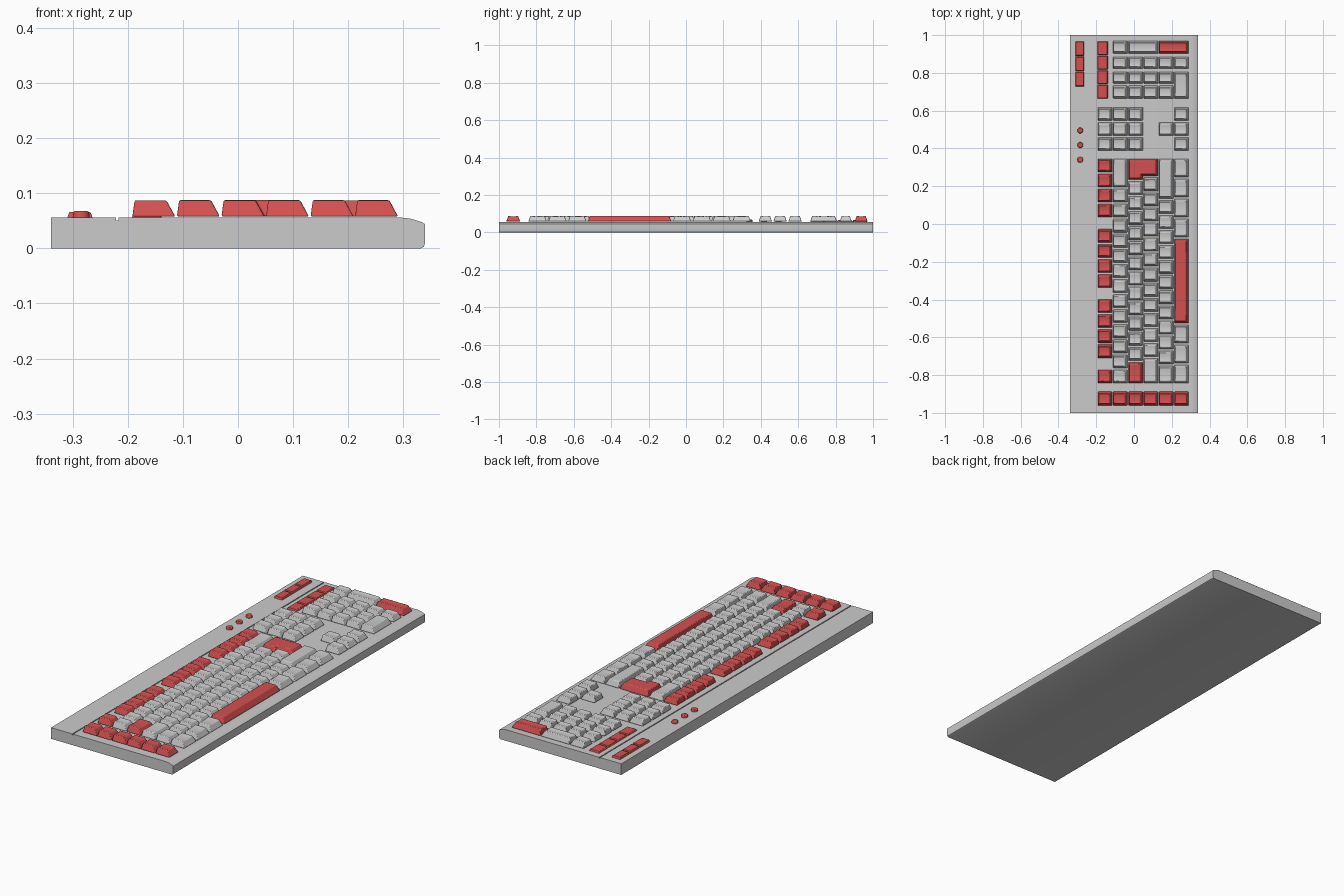
import bpy, bmesh, math

if "Cube" in bpy.data.objects:
    bpy.data.objects.remove(bpy.data.objects["Cube"])

U = 0.0798            # one key unit along y
GAP = 0.008           # space between neighbouring keys
ROW, DEPTH = 0.081, 0.078
Z0, Z1 = 0.058, 0.088
TOP_Y = 0.350         # end of the main block (keys run towards -y)

red = bpy.data.materials.new("red_plastic")
red.diffuse_color = (0.66, 0.08, 0.08, 1)
red.use_nodes = True
red.node_tree.nodes["Principled BSDF"].inputs["Base Color"].default_value = red.diffuse_color


def finish(name, bm, mat=None, bevel=0.0, angle=35):
    bmesh.ops.recalc_face_normals(bm, faces=bm.faces)
    me = bpy.data.meshes.new(name)
    bm.to_mesh(me)
    bm.free()
    ob = bpy.data.objects.new(name, me)
    bpy.context.collection.objects.link(ob)
    if mat:
        me.materials.append(mat)
    if bevel:
        m = ob.modifiers.new("bevel", 'BEVEL')
        m.width, m.segments = bevel, 2
        m.limit_method, m.angle_limit = 'ANGLE', math.radians(30)
    bpy.ops.object.select_all(action='DESELECT')
    ob.select_set(True)
    bpy.context.view_layer.objects.active = ob
    bpy.ops.object.shade_smooth_by_angle(angle=math.radians(angle))
    return ob


def loft(bm, low, high):
    """Closed solid between two outlines with equal point counts."""
    a = [bm.verts.new(p) for p in low]
    b = [bm.verts.new(p) for p in high]
    n = len(a)
    for i in range(n):
        bm.faces.new((a[i], a[(i + 1) % n], b[(i + 1) % n], b[i]))
    bm.faces.new(a)
    bm.faces.new(b)


def key(bm, x0, x1, y0, y1, n=6):
    """Tapered keycap with a shallow dish across y."""
    dish = 0.003 if y1 - y0 < 0.2 else 0.0
    rings = []
    for i in range(n + 1):
        t = i / n
        yb = y0 + (y1 - y0) * t
        yt = y0 + 0.011 + (y1 - y0 - 0.022) * t
        z = Z1 - dish * (1 - (2 * t - 1) ** 2)
        rings.append([bm.verts.new(p) for p in (
            (x0, yb, Z0), (x1, yb, Z0), (x1 - 0.016, yt, z), (x0 + 0.004, yt, z))])
    for r, s in zip(rings, rings[1:]):
        for k in range(4):
            j = (k + 1) % 4
            bm.faces.new((r[k], r[j], s[j], s[k]))
    bm.faces.new(rings[0])
    bm.faces.new(rings[-1])


def row_x(r, span=1):
    x = -0.192 + r * ROW
    return x, x + (span - 1) * ROW + DEPTH


def keyset(name, keys, mat=None):
    """keys: (row, y_low, y_high[, row span])"""
    bm = bmesh.new()
    for k in keys:
        x0, x1 = row_x(k[0], k[3] if len(k) > 3 else 1)
        key(bm, x0, x1, k[1] + GAP / 2, k[2] - GAP / 2)
    return finish(name, bm, mat, 0.003)


def run(r, start, widths):
    """Consecutive keys of a row, start in units from the +y end."""
    out, p = [], start
    for w in widths:
        out.append((r, TOP_Y - (p + w) * U, TOP_Y - p * U))
        p += w
    return out


# Case: side profile extruded along y, with rear groove and rounded front lip
profile = [(-0.34, 0), (0.332, 0), (0.338, 0.003), (0.34, 0.01), (0.34, 0.044), (0.336, 0.047),
           (0.325, 0.051), (0.312, 0.0545), (0.298, 0.056), (-0.217, 0.056),
           (-0.217, 0.051), (-0.222, 0.051), (-0.222, 0.056), (-0.34, 0.056)]
bm = bmesh.new()
loft(bm, [(x, -1, z) for x, z in profile], [(x, 1, z) for x, z in profile])
finish("case", bm)

# Main block rows
keyset("number_row", run(1, 0, [2] + [1] * 13))
keyset("upper_letter_row", run(2, 1.5, [1] * 12))
keyset("tab_key", run(2, 13.5, [1.5]), red)
keyset("home_letter_row", run(3, 1.25, [1] * 12 + [1.75]))
keyset("lower_letter_row", run(4, 0, [2.75] + [1] * 11 + [1.25]))
keyset("right_modifiers", run(5, 0, [1.33] * 4))
keyset("space_bar", run(5, 5.32, [5.69]), red)
keyset("left_modifiers", run(5, 11.01, [1.33] * 3))

# L-shaped enter key
xa, xb, xc = row_x(2)[0], row_x(2)[1], row_x(3)[1]
ya, yb, yc = TOP_Y - GAP / 2, TOP_Y - 1.25 * U + GAP / 2, TOP_Y - 1.5 * U + GAP / 2
low = [(xa, ya), (xc, ya), (xc, yb), (xb, yb), (xb, yc), (xa, yc)]
xa, xb, xc = xa + 0.004, xb - 0.016, xc - 0.016
ya, yb, yc = ya - 0.011, yb + 0.011, yc + 0.011
high = [(xa, ya), (xc, ya), (xc, yb), (xb, yb), (xb, yc), (xa, yc)]
bm = bmesh.new()
loft(bm, [(x, y, Z0) for x, y in low], [(x, y, Z1) for x, y in high])
finish("enter_key", bm, red, 0.003)

# Function row in three groups of four plus escape
fkeys = []
for start in (0, 4.67, 9.33):
    fkeys += run(0, start, [1] * 4)
keyset("function_row", fkeys + run(0, 14, [1]), red)

# Macro column at the -y end
keyset("macro_keys", [(r, -0.965, -0.883) for r in range(6)], red)

# Navigation block and arrows
cols = [(0.543, 0.623), (0.463, 0.543), (0.384, 0.464)]
keyset("navigation_keys", [(r, *c) for r in range(3) for c in cols])
keyset("arrow_keys", [(5, *c) for c in cols] + [(4, *cols[1])])

# Number pad
pad = [(0.898, 0.975), (0.818, 0.89), (0.739, 0.811), (0.66, 0.737)]
keys = [(1, *c) for c in pad] + [(r, *c) for r in (2, 3, 4) for c in pad[1:]]
keys += [(2, *pad[0], 2), (5, *pad[1]), (5, pad[3][0], pad[2][1])]
keyset("number_pad", keys)
keyset("pad_enter_key", [(4, 0.898, 0.975, 2)], red)


# Low rear buttons
def buttons(name, x0, x1, ytop, pitch, count, z):
    bm = bmesh.new()
    for i in range(count):
        y1 = ytop - i * pitch
        y0 = y1 - pitch + 0.003

        def rect(d, h):
            return [(x0 + d, y0 + d, h), (x1 - d, y0 + d, h), (x1 - d, y1 - d, h), (x0 + d, y1 - d, h)]
        loft(bm, rect(0, 0.054), rect(0.004, z))
    finish(name, bm, red, 0.0015)


buttons("media_buttons", -0.311, -0.264, 0.968, 0.081, 3, 0.066)
buttons("pad_buttons", -0.194, -0.138, 0.968, 0.0768, 4, 0.064)

# Round indicator lamps
bm = bmesh.new()
for y in (0.495, 0.418, 0.34):
    def ring(r, z):
        return [(-0.285 + r * math.cos(a * math.pi / 8), y + r * math.sin(a * math.pi / 8), z)
                for a in range(16)]
    loft(bm, ring(0.016, 0.054), ring(0.014, 0.068))
finish("indicator_lamps", bm, red, 0.003)
